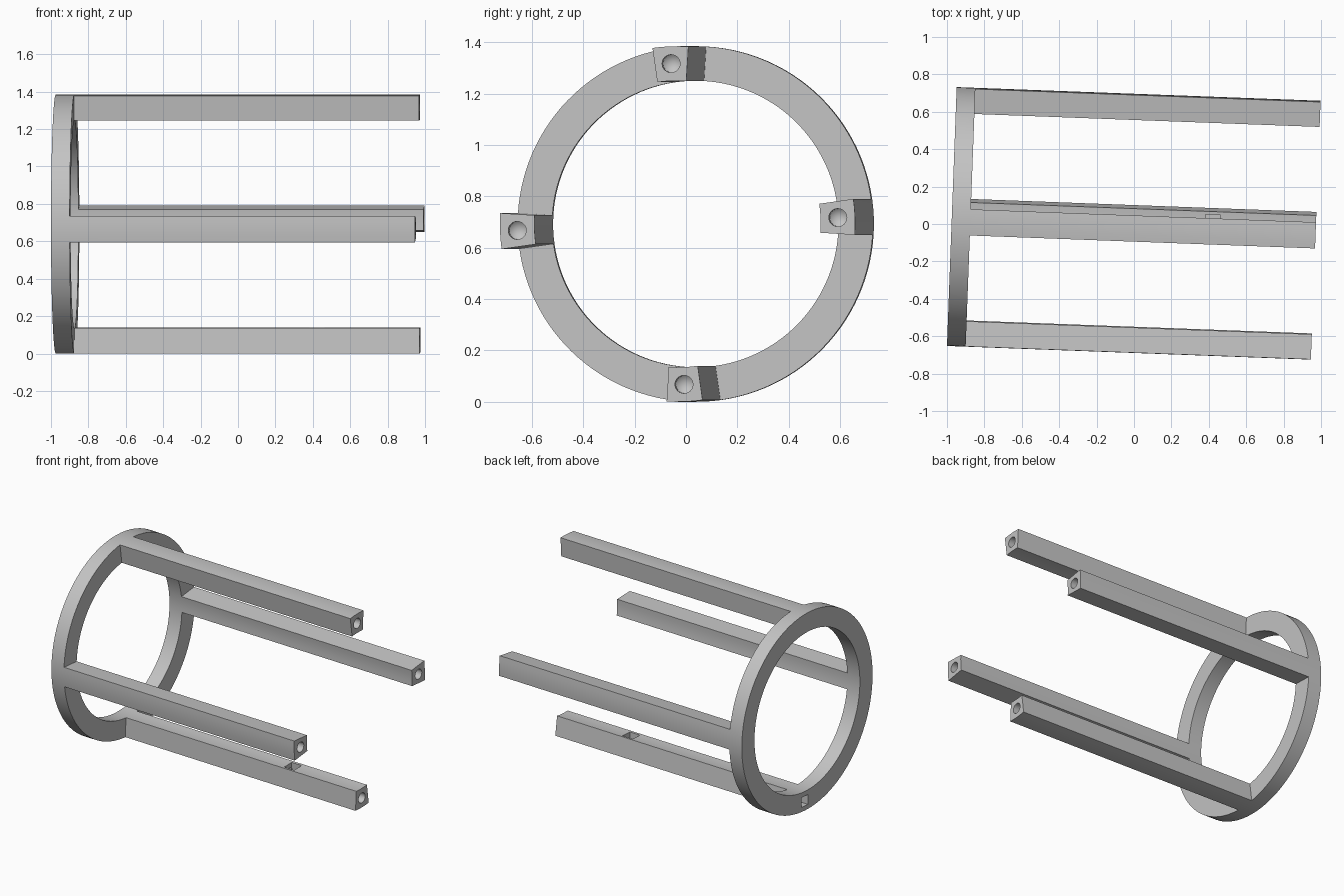
import bpy, bmesh, math
from mathutils import Matrix, Vector

cube = bpy.data.objects.get("Cube")
if cube:
    bpy.data.objects.remove(cube, do_unlink=True)

# Main dimensions (the ring axis runs along local x)
R_OUT, R_IN = 0.6925, 0.558
R_MID = (R_OUT + R_IN) / 2
RING_DEPTH, LENGTH = 0.1, 1.947
SEGMENTS, BAR_SEGMENTS = 124, 4
STEP = math.tau / SEGMENTS
ROLL = math.radians(2.3)
START = ROLL - BAR_SEGMENTS * STEP / 2

grey = bpy.data.materials.new("Light grey")
grey.use_nodes = True
grey.diffuse_color = (0.55, 0.55, 0.55, 1)
grey.node_tree.nodes["Principled BSDF"].inputs["Base Color"].default_value = grey.diffuse_color


def make_object(name, bm):
    bmesh.ops.recalc_face_normals(bm, faces=bm.faces)
    mesh = bpy.data.meshes.new(name)
    bm.to_mesh(mesh)
    bm.free()
    mesh.materials.append(grey)
    obj = bpy.data.objects.new(name, mesh)
    bpy.context.collection.objects.link(obj)
    return obj


def radial(x, radius, angle):
    return Vector((x, radius * math.cos(angle), radius * math.sin(angle)))


def on_bar(i):
    return i % (SEGMENTS // 4) < BAR_SEGMENTS


# Ring with four bars drawn out of its front face
def ring_and_bars():
    bm = bmesh.new()
    loops = [[bm.verts.new(radial(x, r, START + i * STEP)) for i in range(SEGMENTS)]
             for x, r in ((0, R_IN), (0, R_OUT), (RING_DEPTH, R_OUT), (RING_DEPTH, R_IN))]
    bar_faces = []
    for k in range(4):
        a, b = loops[k], loops[(k + 1) % 4]
        for i in range(SEGMENTS):
            j = (i + 1) % SEGMENTS
            face = bm.faces.new((a[i], a[j], b[j], b[i]))
            if k == 2 and on_bar(i):
                bar_faces.append(face)
    result = bmesh.ops.extrude_face_region(bm, geom=bar_faces)
    moved = [g for g in result["geom"] if isinstance(g, bmesh.types.BMVert)]
    bmesh.ops.translate(bm, verts=moved, vec=(LENGTH - RING_DEPTH, 0, 0))
    bmesh.ops.delete(bm, geom=[f for f in bar_faces if f.is_valid], context="FACES_ONLY")
    return make_object("ring_and_bars", bm)


# Drilled screw hole with a pointed bottom
def hole_cutter(angle):
    bm = bmesh.new()
    depth, tip, radius = 0.1, 0.03, 0.035
    turn = Matrix.Rotation(math.pi / 2, 4, "Y")
    disc = bmesh.ops.create_circle(bm, cap_ends=True, radius=radius, segments=24, matrix=turn)
    bmesh.ops.translate(bm, verts=disc["verts"], vec=radial(LENGTH + 0.02, R_MID, angle))
    out = bmesh.ops.extrude_face_region(bm, geom=list(bm.faces))
    verts = [g for g in out["geom"] if isinstance(g, bmesh.types.BMVert)]
    end = [g for g in out["geom"] if isinstance(g, bmesh.types.BMFace)]
    bmesh.ops.translate(bm, verts=verts, vec=(-depth - 0.02, 0, 0))
    point = bmesh.ops.poke(bm, faces=end)["verts"]
    bmesh.ops.translate(bm, verts=point, vec=(-tip, 0, 0))
    return make_object("hole_cutter", bm)


# Box cutter placed inside the bottom bar
def box_cutter(x0, x1, r0, r1, width):
    bm = bmesh.new()
    bmesh.ops.create_cube(bm, size=1)
    bmesh.ops.scale(bm, vec=(x1 - x0, width, r1 - r0), verts=bm.verts)
    bmesh.ops.translate(bm, vec=((x0 + x1) / 2, 0, -(r0 + r1) / 2), verts=bm.verts)
    bmesh.ops.rotate(bm, matrix=Matrix.Rotation(ROLL, 3, "X"), verts=bm.verts)
    return make_object("channel_cutter", bm)


frame = ring_and_bars()
cutters = [hole_cutter(ROLL + q * math.pi / 2) for q in range(4)]
cutters.append(box_cutter(-0.05, 1.42, R_MID - 0.035, R_MID + 0.035, 0.07))
cutters.append(box_cutter(1.355, 1.435, R_IN - 0.05, R_MID + 0.036, 0.08))

for cutter in cutters:
    cutter.hide_render = True
    mod = frame.modifiers.new("Cut", "BOOLEAN")
    mod.operation, mod.solver, mod.object = "DIFFERENCE", "EXACT", cutter

# Bake the cuts and drop the cutters
graph = bpy.context.evaluated_depsgraph_get()
baked = bpy.data.meshes.new_from_object(frame.evaluated_get(graph))
frame.modifiers.clear()
frame.data = baked
for cutter in cutters:
    bpy.data.objects.remove(cutter, do_unlink=True)

# Place the frame, turned slightly about the vertical
frame.location = (-0.974, 0.04, R_OUT)
frame.rotation_euler = (0, 0, math.radians(-2.15))

bpy.ops.object.select_all(action="DESELECT")
frame.select_set(True)
bpy.context.view_layer.objects.active = frame
bpy.ops.object.shade_smooth_by_angle(angle=math.radians(30))
